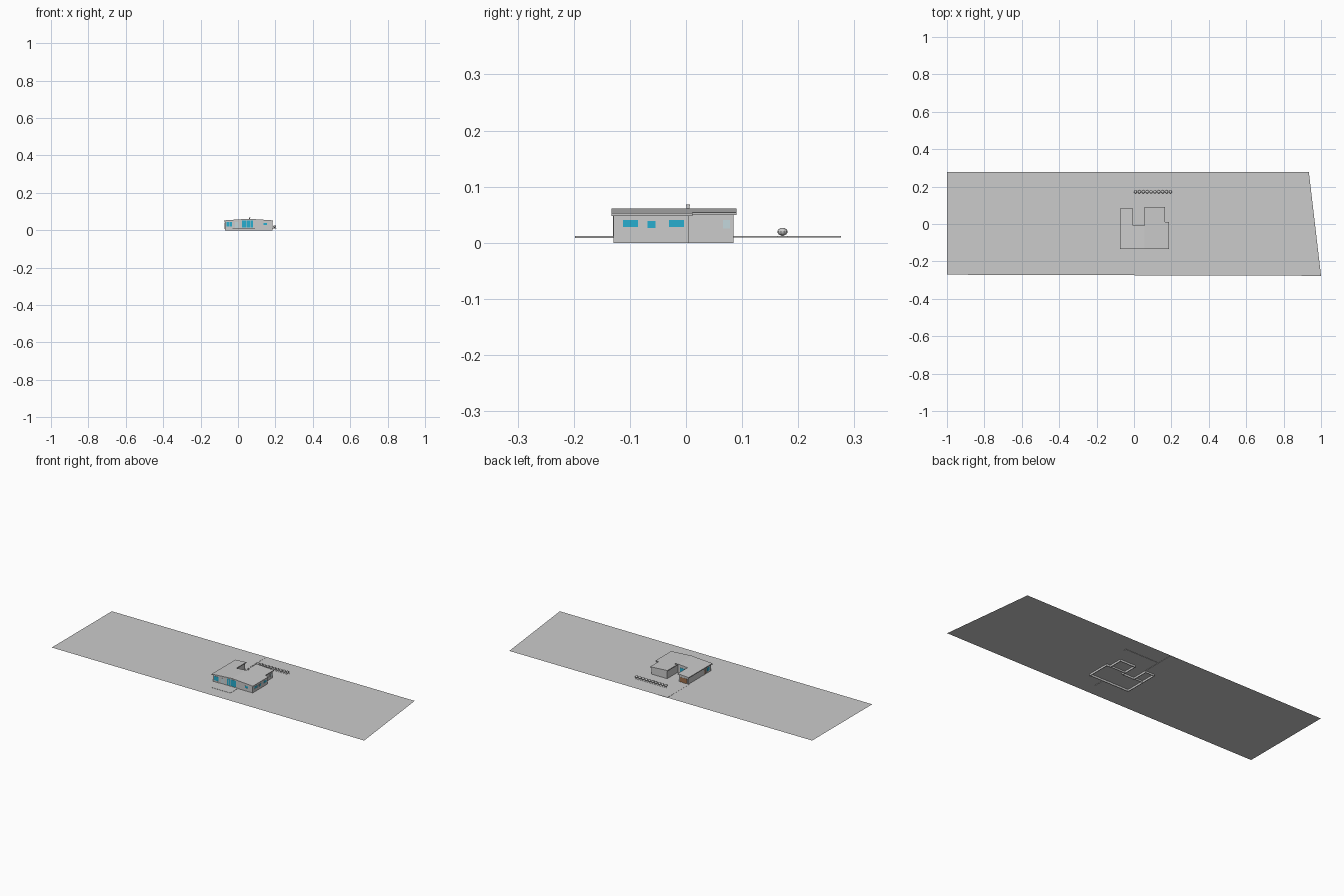
import bpy, bmesh

if "Cube" in bpy.data.objects:
    bpy.data.objects.remove(bpy.data.objects["Cube"])

RIDGE_X, RIDGE_Z, SLOPE = 0.056, 0.0615, 0.066
GROUND = 0.011


def material(name, rgb):
    m = bpy.data.materials.new(name)
    m.diffuse_color = (*rgb, 1)
    m.use_nodes = True
    m.node_tree.nodes["Principled BSDF"].inputs["Base Color"].default_value = m.diffuse_color
    return m


GLASS = material("cyan_glass", (0.02, 0.42, 0.62))
PALE = material("pale_glass", (0.55, 0.68, 0.72))
WOOD = material("brown_wood", (0.35, 0.16, 0.07))


def roof_z(x):
    return RIDGE_Z - SLOPE * abs(x - RIDGE_X)


def mesh_object(name, verts, faces, mat=None):
    me = bpy.data.meshes.new(name)
    me.from_pydata(verts, [], faces)
    ob = bpy.data.objects.new(name, me)
    bpy.context.collection.objects.link(ob)
    if mat:
        me.materials.append(mat)
    return ob


def box(name, x0, x1, y0, y1, z0, z1, mat=None):
    v = [(x, y, z) for z in (z0, z1) for x, y in ((x0, y0), (x1, y0), (x1, y1), (x0, y1))]
    f = [(3, 2, 1, 0), (4, 5, 6, 7)] + [(i, (i + 1) % 4, (i + 1) % 4 + 4, i + 4) for i in range(4)]
    return mesh_object(name, v, f, mat)


def solidify(ob, thickness):
    m = ob.modifiers.new("thickness", 'SOLIDIFY')
    m.thickness, m.offset, m.use_even_offset = thickness, -1, True


def opening(name, axis, at, out, a0, a1, z0, z1, mat=GLASS, panes=1):
    """Framed panes on a wall; axis is the wall's normal and out its sign."""
    def part(n, p0, p1, q0, q1, depth, m=None):
        d0, d1 = sorted((at - out * 0.001, at + out * depth))
        if axis == 'x':
            box(n, d0, d1, p0, p1, q0, q1, m)
        else:
            box(n, p0, p1, d0, d1, q0, q1, m)
    part(name + "_pane", a0, a1, z0, z1, 0.0004, mat)
    t = 0.0008
    for z in (z0, z1):
        part(name + "_rail", a0 - t, a1 + t, z - t / 2, z + t / 2, 0.001)
    for i in range(panes + 1):
        a = a0 + (a1 - a0) * i / panes
        part(name + "_post", a - t, a + t, z0, z1, 0.001)


# Plot of land
mesh_object("land", [(-1, -0.271, GROUND), (1, -0.277, GROUND),
                     (0.935, 0.277, GROUND), (-1, 0.277, GROUND)], [(0, 1, 2, 3)])

# Paved areas
box("terrace", -0.03, 0.09, -0.198, -0.128, 0.0085, 0.0122)
box("driveway", -0.075, -0.01, 0.078, 0.276, 0.0095, 0.0118)
box("hedge_bed", 0.0, 0.205, 0.163, 0.181, 0.0095, 0.0118)

# Low gable roof over a U-shaped plan
plan = [(-.075, -.133), (RIDGE_X, -.133), (RIDGE_X, -.007), (-.005, -.007), (-.005, .083),
        (-.075, .083), (.188, -.133), (.188, .012), (.166, .012), (.166, .09), (RIDGE_X, .09)]
roof = mesh_object("roof", [(x, y, roof_z(x)) for x, y in plan],
                   [(0, 1, 2, 3, 4, 5), (1, 6, 7, 8, 9, 10, 2)])
solidify(roof, 0.005)

# Outer walls follow the slope of the roof
walls = [(-.07, -.129), (RIDGE_X, -.129), (.184, -.129), (.184, .005), (.161, .005), (.161, .085),
         (.061, .085), (.061, -.012), (RIDGE_X, -.012), (-.01, -.012), (-.01, .079), (-.07, .079)]
n = len(walls)
verts = [(x, y, 0) for x, y in walls] + [(x, y, roof_z(x) - 0.004) for x, y in walls]
wall = mesh_object("outer_walls", verts, [(i, (i + 1) % n, (i + 1) % n + n, i + n) for i in range(n)])
solidify(wall, 0.004)

# Walls between the wings and the main block
box("garage_party_wall", -.067, -.012, -.014, -.011, 0.002, 0.046)
box("wing_party_wall", .063, .16, .002, .005, 0.002, 0.048)

# Front windows and doors
opening("front_left_window", 'y', -.129, -1, -.062, -.032, .019, .044, panes=2)
opening("front_door", 'y', -.129, -1, -.018, .004, .012, .044, PALE)
opening("terrace_doors", 'y', -.129, -1, .02, .08, .014, .052, panes=5)
opening("front_small_window", 'y', -.129, -1, .136, .156, .028, .04)

# Right side windows
opening("right_front_window", 'x', .184, 1, -.113, -.085, .028, .041)
opening("right_small_window", 'x', .184, 1, -.069, -.054, .026, .039, GLASS)
opening("right_rear_window", 'x', .184, 1, -.031, -.003, .028, .041)
opening("wing_side_window", 'x', .161, 1, .065, .079, .025, .041, PALE)

# Left side, garage door and courtyard openings
opening("left_window", 'x', -.07, -1, -.115, -.09, .02, .042)
opening("left_door", 'x', -.07, -1, -.08, -.065, .012, .04, WOOD)
opening("garage_door", 'y', .079, 1, -.063, -.017, .012, .04, WOOD)
opening("courtyard_doors", 'y', -.012, 1, .006, .048, .012, .042, panes=3)

# Chimney with cap
box("chimney", .06, .065, .001, .006, 0.045, 0.066)
box("chimney_cap", .0592, .0658, .0002, .0068, 0.066, 0.068)

# Row of round bushes on short stems
for i in range(10):
    x = 0.008 + i * 0.0208
    bm = bmesh.new()
    bmesh.ops.create_uvsphere(bm, u_segments=10, v_segments=7, radius=1)
    for v in bm.verts:
        v.co = (x + v.co.x * 0.009, 0.172 + v.co.y * 0.009, 0.0198 + v.co.z * 0.007)
    bush = mesh_object("bush", [], [])
    bm.to_mesh(bush.data)
    bm.free()
    box("bush_stem", x - .002, x + .002, .17, .174, GROUND, 0.015)
